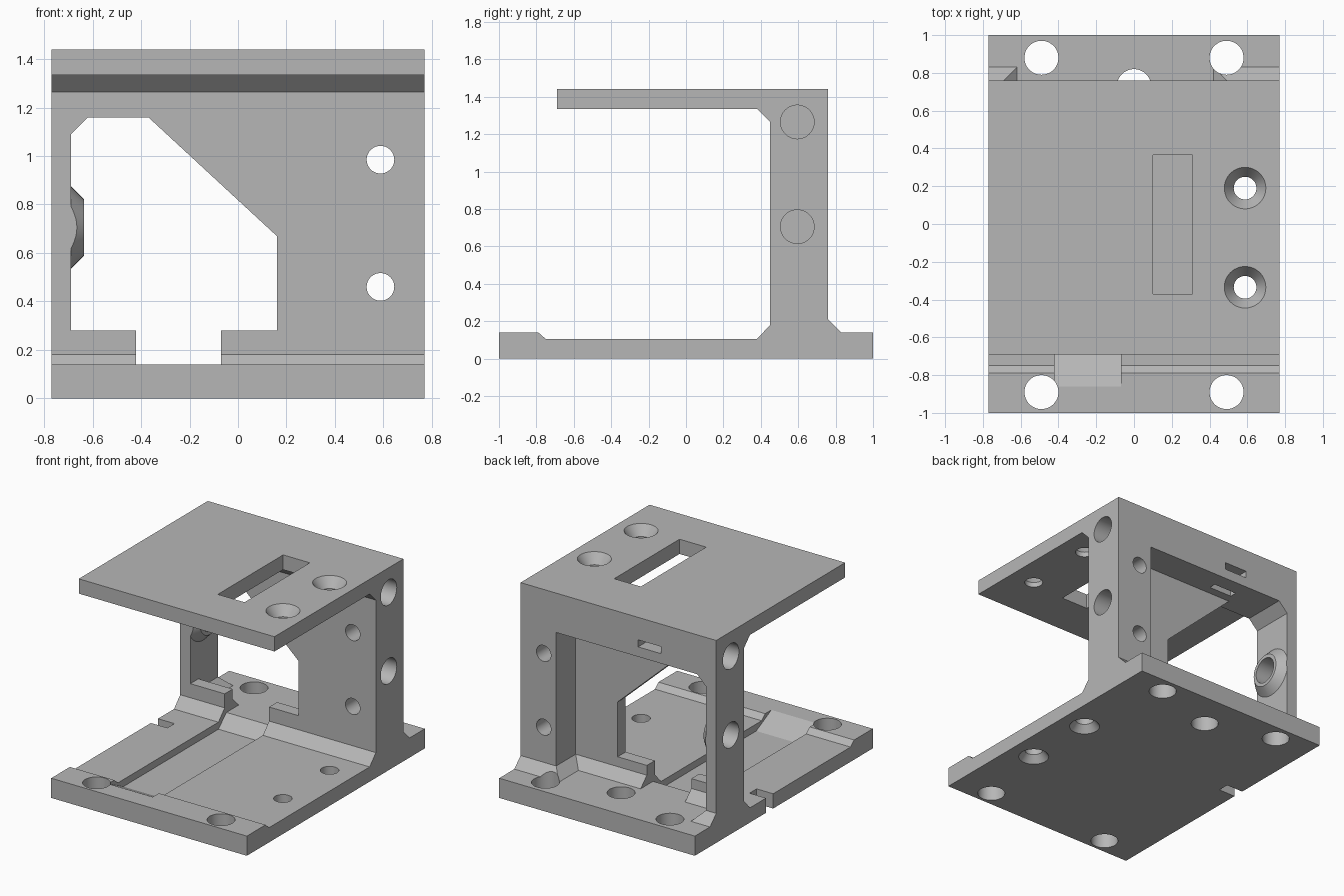
import bpy, bmesh
from mathutils import Vector

cube = bpy.data.objects.get("Cube")
if cube:
    bpy.data.objects.remove(cube, do_unlink=True)

grey = bpy.data.materials.new("plain grey")
grey.use_nodes = True
colour = (0.47, 0.47, 0.47, 1)
grey.diffuse_color = colour
grey.node_tree.nodes["Principled BSDF"].inputs["Base Color"].default_value = colour


def place(axis, u, v, w):
    """Put profile point (u, v) at distance w along the given axis."""
    return {"x": Vector((w, u, v)), "y": Vector((u, w, v)), "z": Vector((u, v, w))}[axis]


def loft(name, axis, sections):
    """Solid through matching outlines, each given as (distance, points)."""
    bm = bmesh.new()
    rings = [[bm.verts.new(place(axis, u, v, w)) for u, v in pts] for w, pts in sections]
    bm.faces.new(rings[0])
    bm.faces.new(rings[-1])
    for lo, hi in zip(rings, rings[1:]):
        for i in range(len(lo)):
            j = (i + 1) % len(lo)
            bm.faces.new((lo[i], lo[j], hi[j], hi[i]))
    bmesh.ops.recalc_face_normals(bm, faces=bm.faces)
    mesh = bpy.data.meshes.new(name)
    bm.to_mesh(mesh)
    bm.free()
    mesh.materials.append(grey)
    obj = bpy.data.objects.new(name, mesh)
    bpy.context.collection.objects.link(obj)
    return obj


def prism(name, axis, pts, a, b):
    return loft(name, axis, [(a, pts), (b, pts)])


def rect(u0, u1, v0, v1):
    return [(u0, v0), (u1, v0), (u1, v1), (u0, v1)]


def circle(u, v, r, n=48):
    ring = [Vector((r, 0)) for _ in range(n)]
    from_angle = 6.283185307 / n
    from mathutils import Matrix
    ring = [Matrix.Rotation(i * from_angle, 2) @ p for i, p in enumerate(ring)]
    return [(u + p.x, v + p.y) for p in ring]


def combine(target, tool, operation="DIFFERENCE"):
    mod = target.modifiers.new("combine", "BOOLEAN")
    mod.operation = operation
    mod.solver = "EXACT"
    mod.object = tool
    tool.hide_render = True
    bpy.context.view_layer.update()
    result = bpy.data.meshes.new_from_object(
        target.evaluated_get(bpy.context.evaluated_depsgraph_get()))
    target.modifiers.clear()
    target.data = result
    bpy.data.objects.remove(tool, do_unlink=True)


def drill(target, axis, u, v, r, a, b):
    combine(target, prism("drill", axis, circle(u, v, r), a, b))


# Main bracket: base, upright wall and top plate in one side profile
profile = [(-1, 0), (1, 0), (1, .14), (.83, .14), (.76, .21), (.76, 1.44), (-.69, 1.44),
           (-.69, 1.335), (.38, 1.335), (.45, 1.265), (.45, .18), (.38, .105),
           (-.75, .105), (-.79, .14), (-1, .14)]
bracket = prism("mounting_bracket", "x", profile, -.77, .77)

# Pocket in the back of the wall, with sloped feet along its lower edges
pocket_top = [(-.69, .54), (.49, .54), (.49, 1.1), (-.69, 1.1)]
pocket_foot = [(-.62, .61), (.42, .61), (.42, 1.1), (-.62, 1.1)]
pocket_roof = [(-.62, .54), (.49, .54), (.49, 1.1), (-.62, 1.1)]
combine(bracket, loft("pocket", "z", [(.14, pocket_foot), (.21, pocket_top),
                                      (1.09, pocket_top), (1.16, pocket_roof)]))

# Window through the thin front of the wall
window = [(-.69, .28), (-.69, 1.09), (-.62, 1.16), (-.37, 1.16), (.16, .67), (.16, .28),
          (-.07, .28), (-.07, .14), (-.42, .14), (-.42, .28)]
combine(bracket, prism("window", "y", window, .3, .7))

# Ramped channel in the base floor
channel = [(-.86, .14), (-.69, .055), (.38, .055), (.47, .14), (.47, .24), (-.86, .24)]
combine(bracket, prism("channel", "x", channel, -.42, -.07))

# Tie notch in the base edge, slot in the top plate, tie slots in the beam
combine(bracket, prism("edge_notch", "z", rect(-.9, -.64, .12, .2), -.1, .3))
combine(bracket, prism("top_slot", "z", rect(.1, .31, -.37, .365), 1.2, 1.6))
combine(bracket, prism("beam_slot", "y", rect(-.335, -.155, 1.23, 1.28), .62, .9))
combine(bracket, prism("beam_slot_lower", "z", rect(-.335, -.155, .6, .65), 1.1, 1.28))

# Conical boss on the inside of the thin post, trimmed to the wall depth
boss = loft("boss", "x", [(-.73, circle(.595, .705, .17)), (-.69, circle(.595, .705, .17)),
                          (-.635, circle(.595, .705, .115))])
combine(boss, prism("trim", "z", rect(-1, 1, .45, .76), 0, 1.4), "INTERSECT")
combine(bracket, boss, "UNION")

# Side rod holes
for z in (.705, 1.265):
    drill(bracket, "x", .595, z, .09, .52, .9)
    drill(bracket, "x", .595, z, .09, -.9, -.52)

# Screw holes through the column
for z in (.46, .985):
    drill(bracket, "y", .588, z, .057, .3, .9)

# Corner holes and the centre back hole in the base
for x, y in ((-.49, .88), (.49, .88), (-.49, -.89), (.49, -.89), (0, .73)):
    drill(bracket, "z", x, y, .09, -.1, .3)

# Countersunk pairs in the top plate and in the underside of the base
for y in (.19, -.335):
    wide, narrow = circle(.588, y, .11), circle(.588, y, .06)
    combine(bracket, loft("top_sink", "z", [(1.3, narrow), (1.37, narrow),
                                            (1.44, wide), (1.5, wide)]))
    base_wide = circle(.588, y, .1)
    combine(bracket, loft("base_sink", "z", [(-.05, base_wide), (0, base_wide),
                                             (.05, narrow), (.2, narrow)]))

# Smooth the holes while keeping hard edges
bpy.ops.object.select_all(action="DESELECT")
bracket.select_set(True)
bpy.context.view_layer.objects.active = bracket
bpy.ops.object.shade_smooth_by_angle(angle=.45)
